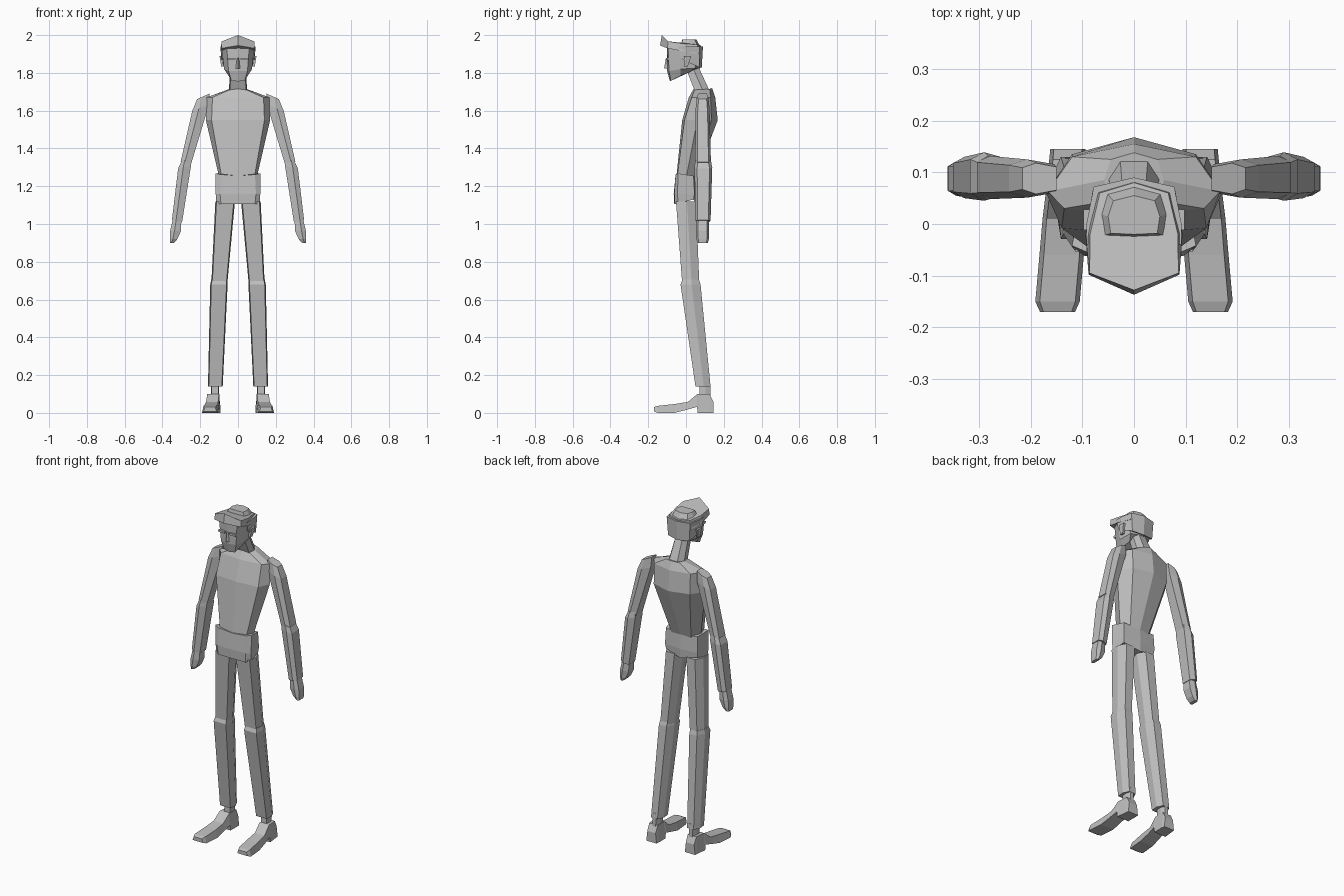
import bpy
import bmesh

grey = bpy.data.materials.new("plain grey")
grey.diffuse_color = (0.52, 0.52, 0.52, 1)


def loft(name, rings):
    """Skin a list of equal-length point rings and cap both ends."""
    bm = bmesh.new()
    loops = [[bm.verts.new(p) for p in r] for r in rings]
    n = len(loops[0])
    for a, b in zip(loops, loops[1:]):
        for i in range(n):
            j = (i + 1) % n
            bm.faces.new((a[i], a[j], b[j], b[i]))
    bm.faces.new(loops[0])
    bm.faces.new(loops[-1])
    bmesh.ops.recalc_face_normals(bm, faces=bm.faces)
    me = bpy.data.meshes.new(name)
    bm.to_mesh(me)
    bm.free()
    me.materials.append(grey)
    ob = bpy.data.objects.new(name, me)
    bpy.context.collection.objects.link(ob)
    return ob


def sym(half):
    """Half ring from front centre to back centre, mirrored across x."""
    return half + [(-x, y, z) for x, y, z in half[-2:0:-1]]


def flat(z, half):
    return sym([(x, y, z) for x, y in half])


ARM = [(1, .7), (.2, 1), (-1, .75), (-1, -.75), (.2, -1), (1, -.7)]
LEG = [(-.88, -1), (.88, -1), (1, .1), (.55, 1), (-.55, 1), (-1, .1)]
BOX = [(-1, -1), (1, -1), (1, 1), (-1, 1)]


def limb(name, side, outline, *sections):
    """Sections: centre x, centre y, z, half width, half depth, tilt."""
    return loft(name, [[(side * (cx + u * hx), cy + v * hy, z - t * u * hx)
                        for u, v in outline]
                       for cx, cy, z, hx, hy, t in sections])


# Torso: tapered, with a hunched back ridge
loft("torso", [
    flat(1.24, [(0, -.052), (.085, -.048), (.098, 0), (.065, .045), (0, .05)]),
    flat(1.55, [(0, -.02), (.14, -.008), (.17, .06), (.12, .135), (0, .168)]),
    flat(1.67, [(0, .015), (.135, .03), (.167, .063), (.12, .13), (0, .155)]),
    sym([(0, .04, 1.715), (.045, .045, 1.71), (.058, .085, 1.71),
         (.045, .125, 1.715), (0, .138, 1.72)]),
])

# Hips
loft("hips", [
    sym([(0, -.062, 1.105), (.09, -.06, 1.105), (.115, -.042, 1.11),
         (.105, .04, 1.13), (0, .055, 1.105)]),
    sym([(0, -.065, 1.16), (.095, -.062, 1.16), (.118, -.045, 1.16),
         (.108, .045, 1.16), (0, .055, 1.16)]),
    sym([(0, -.055, 1.255), (.09, -.055, 1.262), (.12, -.042, 1.268),
         (.105, .04, 1.255), (0, .052, 1.245)]),
])

# Neck, leaning forward
limb("neck", 1, LEG, (0, .092, 1.69, .05, .04, 0), (0, .032, 1.83, .04, .035, 0))

# Head
loft("head", [
    sym([(0, -.085, 1.755), (.035, -.08, 1.758), (.05, -.03, 1.785),
         (.04, .01, 1.80), (0, .015, 1.805)]),
    sym([(0, -.1, 1.81), (.05, -.09, 1.81), (.074, -.03, 1.82),
         (.065, .05, 1.825), (0, .075, 1.825)]),
    flat(1.94, [(0, -.1), (.06, -.095), (.087, -.035), (.075, .06), (0, .083)]),
])

# Nose
loft("nose", [
    sym([(0, -.116, 1.825), (.014, -.095, 1.823), (0, -.09, 1.82)]),
    sym([(0, -.106, 1.88), (.008, -.095, 1.88), (0, -.09, 1.88)]),
])

# Hair: back and side band, peaked front, raised crown
loft("hair_band", [
    sym([(0, -.03, 1.88), (.086, -.03, 1.88), (.088, 0, 1.86),
         (.07, .07, 1.83), (0, .083, 1.825)]),
    flat(1.94, [(0, -.04), (.092, -.04), (.092, 0), (.078, .072), (0, .09)]),
])
loft("front_peak", [
    sym([(0, -.137, 1.945), (.088, -.098, 1.93), (.094, -.02, 1.915),
         (.08, .065, 1.90), (0, .088, 1.895)]),
    sym([(0, -.128, 2.0), (.086, -.095, 1.967), (.085, -.02, 1.955),
         (.066, .06, 1.95), (0, .08, 1.945)]),
])
loft("crown", [
    flat(1.94, [(0, -.028), (.066, -.025), (.07, .02), (.055, .062), (0, .075)]),
    flat(1.978, [(0, -.02), (.045, -.018), (.05, .015), (.04, .045), (0, .055)]),
])

for side, word in ((-1, "right"), (1, "left")):
    # Brow, mouth corner and ear
    limb(word + "_brow", side, BOX, (.035, -.099, 1.868, .02, .008, 0),
         (.035, -.099, 1.88, .022, .008, 0))
    limb(word + "_ear", side, BOX, (.083, .0, 1.835, .006, .01, 0),
         (.09, .008, 1.89, .008, .02, 0))

    # Arm
    limb(word + "_upper_arm", side, ARM,
         (.183, .088, 1.676, .033, .03, .45),
         (.198, .088, 1.615, .044, .037, .35),
         (.277, .09, 1.32, .027, .042, -.3))
    limb(word + "_forearm", side, ARM,
         (.277, .09, 1.34, .026, .042, .6),
         (.283, .092, 1.30, .034, .047, .2),
         (.323, .09, 1.015, .027, .04, -.2))
    limb(word + "_hand", side, ARM,
         (.322, .088, 1.03, .022, .032, 0),
         (.33, .088, .965, .029, .035, 0),
         (.341, .088, .92, .02, .033, 0),
         (.35, .088, .9, .01, .028, 0))

    # Leg
    limb(word + "_thigh", side, LEG, (.068, 0, 1.12, .052, .053, 0),
         (.1, .026, .67, .042, .045, 0))
    limb(word + "_shin", side, LEG, (.1, .025, .705, .042, .044, 0),
         (.101, .024, .68, .046, .053, 0), (.12, .09, .14, .039, .04, 0))
    limb(word + "_ankle", side, LEG, (.122, .1, .17, .021, .028, 0),
         (.122, .1, .07, .021, .03, 0))

    # Shoe with heel and arch: y, centre x, half width, bottom, top
    shoe = [(.145, .128, .034, 0, .06), (.125, .128, .036, 0, .1),
            (.062, .132, .039, 0, .1), (.058, .132, .039, .032, .098),
            (.01, .137, .04, .018, .058), (-.06, .14, .043, 0, .047),
            (-.15, .148, .043, 0, .037), (-.17, .148, .034, .008, .03)]
    loft(word + "_shoe", [[(side * (cx - w), y, lo), (side * (cx + w), y, lo),
                           (side * (cx + w * .8), y, hi), (side * (cx - w * .8), y, hi)]
                          for y, cx, w, lo, hi in shoe])
